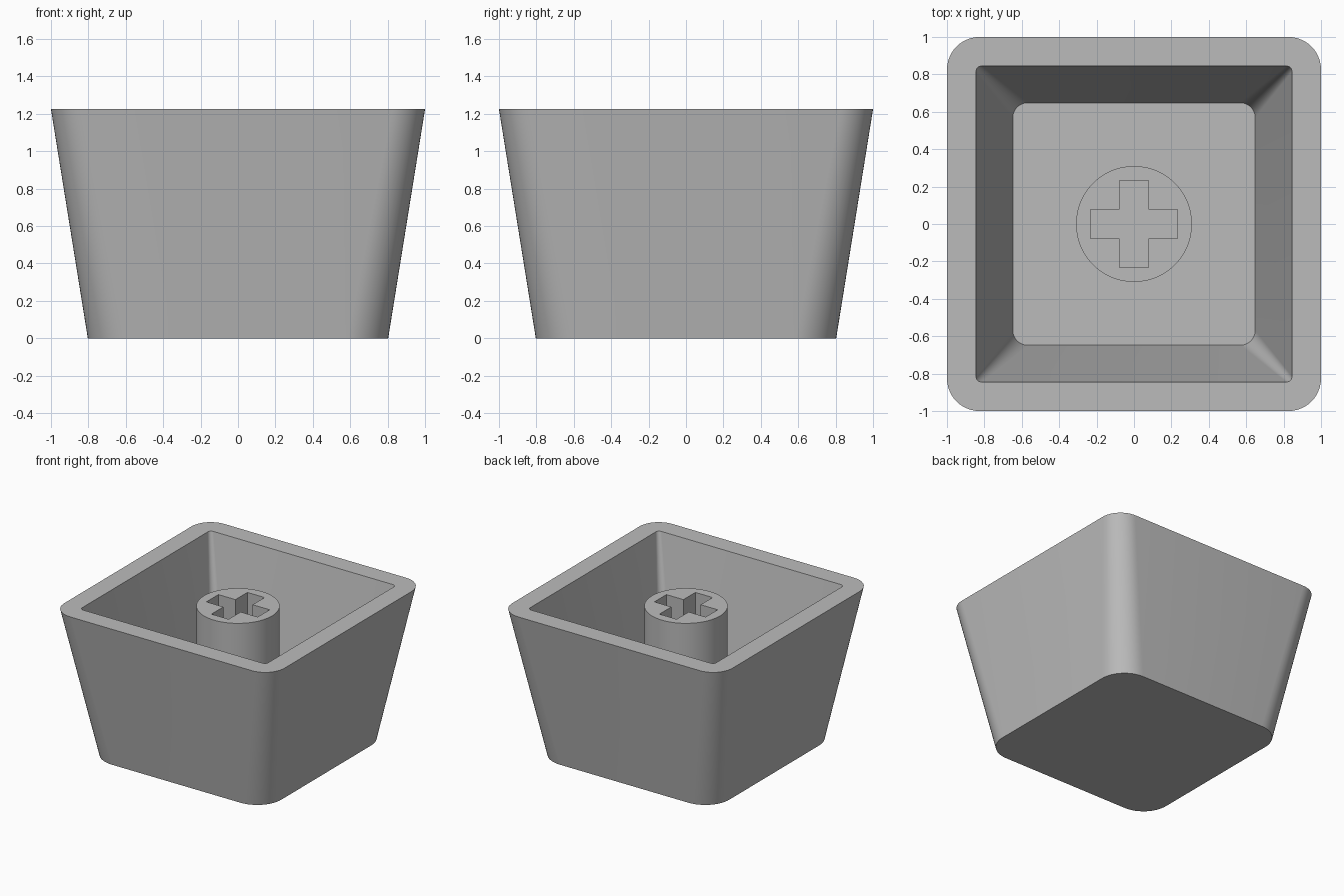
import bpy
import bmesh
import math

cube = bpy.data.objects.get("Cube")
if cube:
    bpy.data.objects.remove(cube, do_unlink=True)

HEIGHT = 1.225
FLOOR = 0.13
STEM_TOP = 1.155
CROSS_DEPTH = 0.45
CORNER_STEPS = 12

# Single grey plastic
grey = bpy.data.materials.new("grey plastic")
grey.use_nodes = True
colour = (0.5, 0.5, 0.5, 1)
grey.diffuse_color = colour
grey.node_tree.nodes["Principled BSDF"].inputs["Base Color"].default_value = colour


def make_object(name, bm):
    bmesh.ops.recalc_face_normals(bm, faces=bm.faces)
    mesh = bpy.data.meshes.new(name)
    bm.to_mesh(mesh)
    bm.free()
    mesh.materials.append(grey)
    obj = bpy.data.objects.new(name, mesh)
    bpy.context.collection.objects.link(obj)
    return obj


def activate(obj):
    bpy.ops.object.select_all(action="DESELECT")
    obj.select_set(True)
    bpy.context.view_layer.objects.active = obj


def smooth(obj):
    activate(obj)
    bpy.ops.object.shade_smooth_by_angle(angle=math.radians(30))


def rounded_square(bm, half, radius, z):
    """Ring of vertices around a square with rounded corners."""
    ring = []
    for corner in range(4):
        middle = math.radians(45 + 90 * corner)
        cx = math.copysign(half - radius, math.cos(middle))
        cy = math.copysign(half - radius, math.sin(middle))
        for step in range(CORNER_STEPS + 1):
            a = math.radians(90) * (corner + step / CORNER_STEPS)
            ring.append(bm.verts.new((cx + radius * math.cos(a),
                                      cy + radius * math.sin(a), z)))
    return ring


# Tapered open shell: outer wall, flat rim, inner wall and floor
bm = bmesh.new()
rings = [rounded_square(bm, *r) for r in (
    (0.803, 0.22, 0),
    (1.0, 0.175, HEIGHT),
    (0.845, 0.03, HEIGHT),
    (0.648, 0.08, FLOOR),
)]
for low, high in zip(rings, rings[1:]):
    for i in range(len(low)):
        j = (i + 1) % len(low)
        bm.faces.new((low[i], low[j], high[j], high[i]))
bm.faces.new(rings[0])
bm.faces.new(rings[-1])
shell = make_object("cap_shell", bm)
smooth(shell)

# Round stem standing on the floor
bm = bmesh.new()
bmesh.ops.create_cone(bm, cap_ends=True, segments=64, radius1=0.31, radius2=0.31,
                      depth=STEM_TOP - FLOOR)
bmesh.ops.translate(bm, verts=bm.verts, vec=(0, 0, (STEM_TOP + FLOOR) / 2))
stem = make_object("stem", bm)

# Cross-shaped socket cut into the stem
ARM, WIDTH = 0.233, 0.078
bm = bmesh.new()
outline = []
for turn in range(4):
    c, s = ((1, 0), (0, 1), (-1, 0), (0, -1))[turn]
    for x, y in ((ARM, -WIDTH), (ARM, WIDTH), (WIDTH, WIDTH)):
        outline.append(bm.verts.new((c * x - s * y, s * x + c * y, STEM_TOP - CROSS_DEPTH)))
base = bm.faces.new(outline)
extruded = bmesh.ops.extrude_face_region(bm, geom=[base], use_keep_orig=True)
top = [v for v in extruded["geom"] if isinstance(v, bmesh.types.BMVert)]
bmesh.ops.translate(bm, verts=top, vec=(0, 0, CROSS_DEPTH + 0.1))
cutter = make_object("socket_cutter", bm)
cutter.hide_render = True

cut = stem.modifiers.new("socket", "BOOLEAN")
cut.operation = "DIFFERENCE"
cut.solver = "EXACT"
cut.object = cutter
activate(stem)
bpy.ops.object.modifier_apply(modifier=cut.name)
bpy.data.objects.remove(cutter, do_unlink=True)
smooth(stem)
